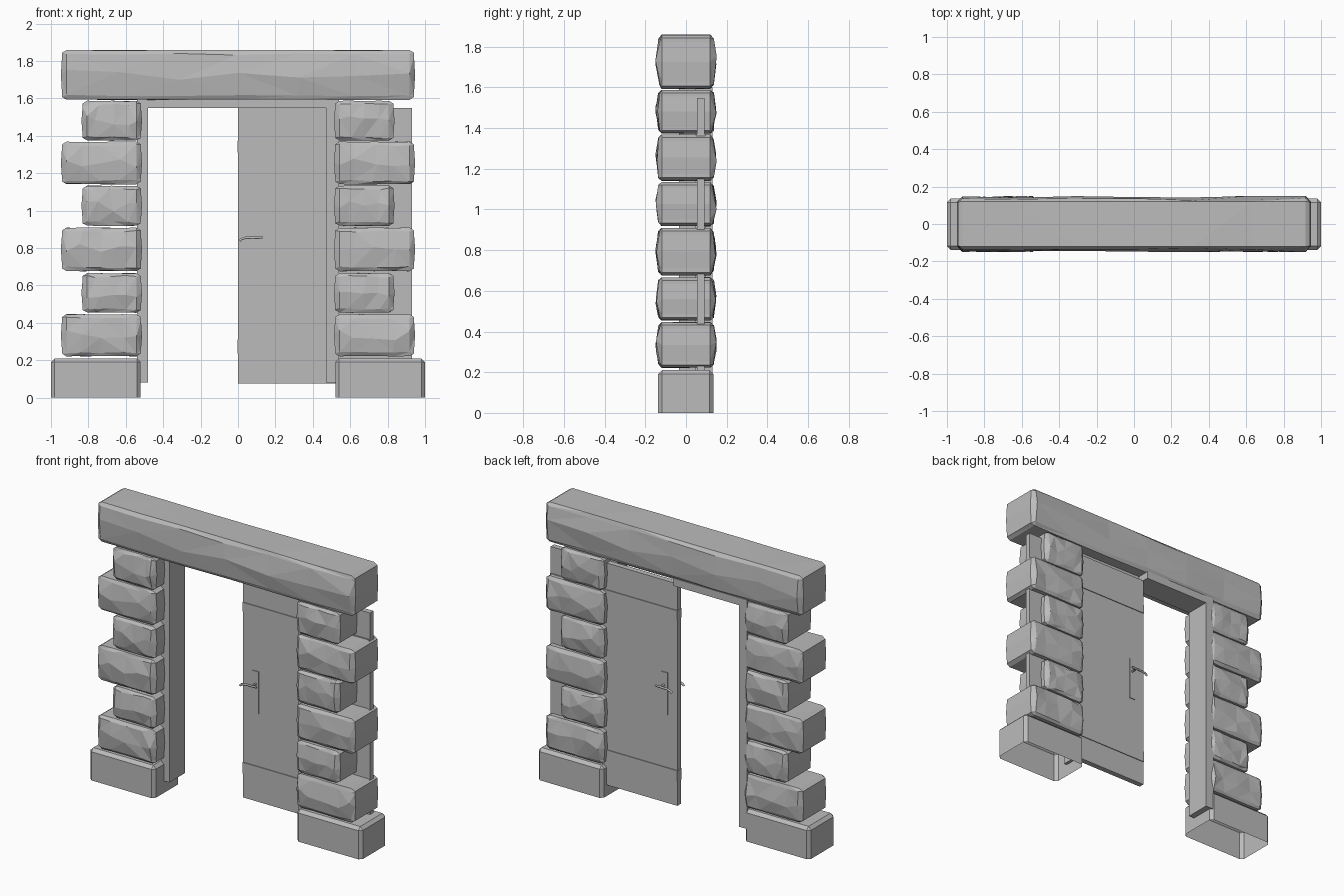
import bpy, bmesh, math, random
from mathutils import Vector

if "Cube" in bpy.data.objects:
    bpy.data.objects.remove(bpy.data.objects["Cube"])

random.seed(4)
stone = bpy.data.materials.new("grey")
stone.diffuse_color = (0.5, 0.5, 0.5, 1)
stone.use_nodes = True
stone.node_tree.nodes["Principled BSDF"].inputs["Base Color"].default_value = stone.diffuse_color


def finish(name, bm):
    bmesh.ops.recalc_face_normals(bm, faces=bm.faces)
    me = bpy.data.meshes.new(name)
    bm.to_mesh(me)
    bm.free()
    me.materials.append(stone)
    ob = bpy.data.objects.new(name, me)
    bpy.context.collection.objects.link(ob)
    return ob


def box(name, x0, x1, y0, y1, z0, z1, bevel=0.0, open_bottom=False):
    bm = bmesh.new()
    bmesh.ops.create_cube(bm, size=1)
    for v in bm.verts:
        v.co = Vector(((x0 + x1) / 2 + v.co.x * (x1 - x0),
                       (y0 + y1) / 2 + v.co.y * (y1 - y0),
                       (z0 + z1) / 2 + v.co.z * (z1 - z0)))
    if open_bottom:
        bmesh.ops.delete(bm, geom=[f for f in bm.faces if f.calc_center_median().z < z0 + 0.001],
                         context='FACES')
    if bevel:
        edges = [e for e in bm.edges if not e.is_boundary]
        bmesh.ops.bevel(bm, geom=edges, offset=bevel, segments=1, affect='EDGES')
    return finish(name, bm)


def rough_block(name, x0, x1, z0, z1, mids):
    """Hewn stone: flat top, bottom and ends, bulging front and back."""
    bm = bmesh.new()
    zc, h = (z0 + z1) / 2, (z1 - z0) / 2
    xs = [x0 + 0.004, x0 + 0.028]
    xs += [x0 + (x1 - x0) * (i + 1) / (mids + 1) for i in range(mids)]
    xs += [x1 - 0.028, x1 - 0.004]
    rings = []
    for i, x in enumerate(xs):
        end = i in (0, len(xs) - 1)
        ring = []
        for sy, sz in ((-1, -1), (-1, -.82), (-1, 0), (-1, .82), (-1, 1),
                       (1, 1), (1, .82), (1, 0), (1, -.82), (1, -1)):
            y = {1: 0.12, .82: 0.132, 0: 0.145}[abs(sz)]
            j = random.uniform(-1, 1)
            z = sz * h
            px = x
            if end:
                y = 0.118
                z = sz * (h - 0.016)
                if sz == 0:
                    px += 0.006 * (-1 if i == 0 else 1)
            elif abs(sz) == 1:
                z -= sz * 0.004 * abs(j)
            else:
                y += 0.006 * j
                z += (0.03 if sz == 0 else 0.006) * random.uniform(-1, 1)
                px += 0.012 * random.uniform(-1, 1) * (1 < i < len(xs) - 2)
            ring.append(bm.verts.new((px, sy * y, zc + z)))
        rings.append(ring)
    n = len(rings[0])
    for a, b in zip(rings, rings[1:]):
        for k in range(n):
            m = (k + 1) % n
            bm.faces.new((a[k], a[m], b[m], b[k]))
    # End caps as strips between the front and back
    for r in (rings[0], rings[-1]):
        for k in range(4):
            bm.faces.new((r[k], r[k + 1], r[8 - k], r[9 - k]))
    bmesh.ops.triangulate(bm, faces=[f for f in bm.faces if abs(f.normal.x) < 0.9])
    return finish(name, bm)


def rod(name, points, radius):
    cu = bpy.data.curves.new(name, 'CURVE')
    cu.dimensions = '3D'
    cu.bevel_depth = radius
    cu.bevel_resolution = 1
    cu.use_fill_caps = True
    sp = cu.splines.new('POLY')
    sp.points.add(len(points) - 1)
    for p, c in zip(sp.points, points):
        p.co = (*c, 1)
    cu.materials.append(stone)
    ob = bpy.data.objects.new(name, cu)
    bpy.context.collection.objects.link(ob)


# Plinths and stone courses on both sides
courses = ((0.22, 0.447, 0.945), (0.453, 0.667, 0.835), (0.675, 0.91, 0.945),
           (0.917, 1.135, 0.835), (1.14, 1.37, 0.945), (1.373, 1.588, 0.835))
for side, label in ((-1, "left"), (1, "right")):
    a, b = sorted((side * 0.52, side * 1.0))
    box(label + "_plinth", a, b, -0.138, 0.135, 0, 0.21, 0.02, True)
    for i, (z0, z1, outer) in enumerate(courses):
        a, b = sorted((side * 0.515, side * outer))
        rough_block(f"{label}_stone_{i + 1}", a, b, z0, z1, 3)

# Lintel
rough_block("lintel", -0.945, 0.945, 1.592, 1.86, 5)

# Frame lining; the right half leaves room for the sliding panel
box("left_jamb", -0.54, -0.48, -0.035, 0.13, 0.08, 1.6)
box("right_jamb", 0.47, 0.54, -0.035, 0.05, 0.08, 1.6)
box("frame_head_left", -0.48, 0.0, -0.035, 0.13, 1.55, 1.6)
box("frame_head_right", 0.0, 0.47, -0.035, 0.05, 1.55, 1.6)

# Sliding door with raised cross bands
box("door_panel", 0.0, 0.93, 0.055, 0.091, 0.075, 1.548)
for label, z0, z1 in (("lower", 0.237, 0.31), ("upper", 1.312, 1.372)):
    box(label + "_door_band", -0.002, 0.93, 0.05, 0.096, z0, z1)

# Handle plates and levers on both faces
for face, d, label in ((0.055, -1, "front"), (0.091, 1, "back")):
    y0, y1 = sorted((face, face + d * 0.005))
    box(label + "_handle_plate", 0.07, 0.115, y0, y1, 0.66, 0.94)
    y = face + d * 0.045
    rod(label + "_handle_lever", [(0.095, face, 0.855), (0.095, y, 0.855), (0.13, y, 0.857)], 0.007)
    rod(label + "_handle_grip", [(0.13, y, 0.857), (0.04, y, 0.855),
                                 (0.018, y, 0.848), (0.008, y, 0.838)], 0.007)
